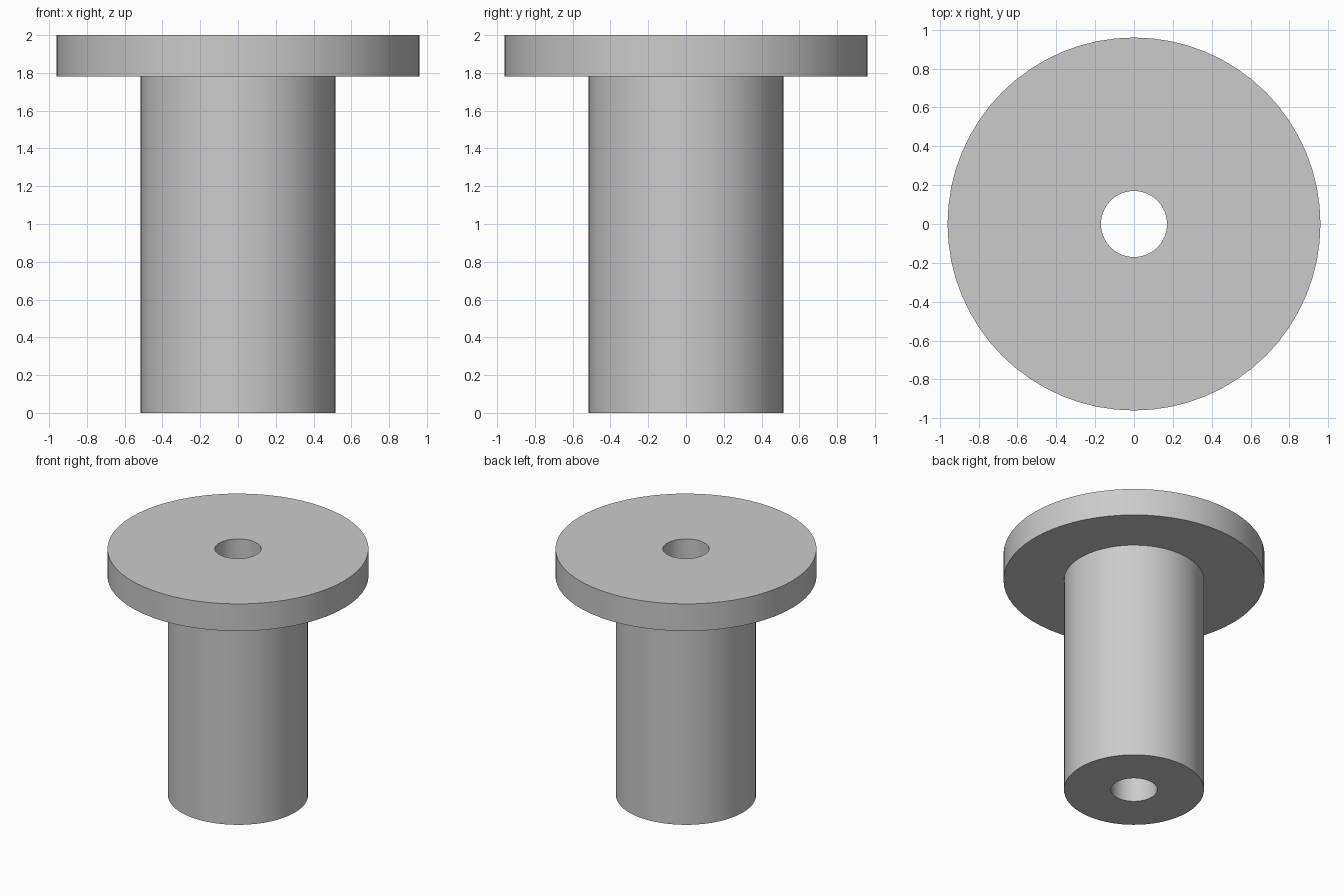
import bpy
import bmesh
import math
from mathutils import Matrix

cube = bpy.data.objects.get("Cube")
if cube:
    bpy.data.objects.remove(cube, do_unlink=True)

SEGMENTS = 64

# Plain grey material
grey = bpy.data.materials.new("plain_grey")
grey.use_nodes = True
colour = (0.6, 0.6, 0.6, 1.0)
grey.diffuse_color = colour
grey.node_tree.nodes["Principled BSDF"].inputs["Base Color"].default_value = colour


def lathe(name, profile):
    """Spin a closed (radius, height) profile around the z axis."""
    bm = bmesh.new()
    verts = [bm.verts.new((r, 0, z)) for r, z in profile]
    edges = [bm.edges.new((v, verts[(i + 1) % len(verts)])) for i, v in enumerate(verts)]
    bmesh.ops.spin(bm, geom=verts + edges, cent=(0, 0, 0), axis=(0, 0, 1),
                   angle=math.tau, steps=SEGMENTS, use_merge=True)
    bmesh.ops.remove_doubles(bm, verts=bm.verts, dist=0.0001)
    bmesh.ops.recalc_face_normals(bm, faces=bm.faces)
    mesh = bpy.data.meshes.new(name)
    bm.to_mesh(mesh)
    bm.free()
    mesh.materials.append(grey)
    obj = bpy.data.objects.new(name, mesh)
    bpy.context.collection.objects.link(obj)
    bpy.ops.object.select_all(action="DESELECT")
    obj.select_set(True)
    bpy.context.view_layer.objects.active = obj
    bpy.ops.object.shade_smooth_by_angle(angle=math.radians(30))
    return obj


# Flanged sleeve: bore, shank and wide head in one closed profile
bore, shank, head = 0.17, 0.515, 0.96
shoulder, top = 1.78, 2.0
lathe("flanged_bushing", [
    (bore, 0), (shank, 0), (shank, shoulder),
    (head, shoulder), (head, top), (bore, top),
])
